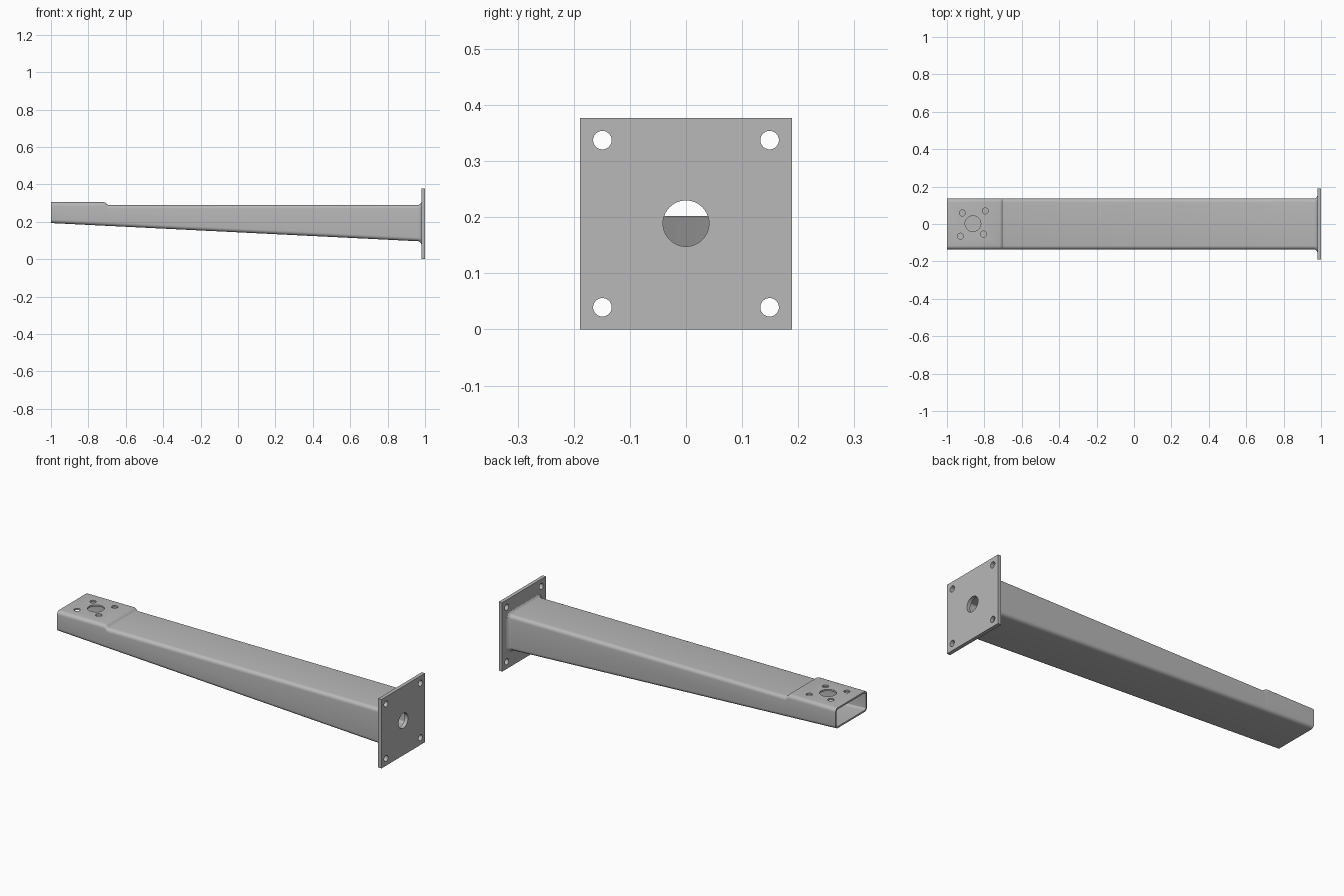
import bpy, bmesh, math
from mathutils import Matrix

if "Cube" in bpy.data.objects:
    bpy.data.objects.remove(bpy.data.objects["Cube"], do_unlink=True)

steel = bpy.data.materials.new("grey_steel")
steel.use_nodes = True
colour = (0.48, 0.48, 0.48, 1)
steel.diffuse_color = colour
steel.node_tree.nodes["Principled BSDF"].inputs["Base Color"].default_value = colour

HALF_W, WALL, RADIUS = 0.136, 0.009, 0.02
PLATE_X = 0.98


def make_object(name, bm):
    bmesh.ops.recalc_face_normals(bm, faces=bm.faces)
    mesh = bpy.data.meshes.new(name)
    bm.to_mesh(mesh)
    bm.free()
    obj = bpy.data.objects.new(name, mesh)
    bpy.context.collection.objects.link(obj)
    mesh.materials.append(steel)
    return obj


def activate(obj):
    bpy.ops.object.select_all(action='DESELECT')
    obj.select_set(True)
    bpy.context.view_layer.objects.active = obj


def floor_z(x):
    # The underside slopes down toward the mounting plate
    return 0.193 - 0.0495 * (x + 1)


def ring(bm, x, top, grow, radius):
    # Rounded rectangle across the arm
    w, hi, lo = HALF_W + grow, top + grow, floor_z(x) - grow
    corners = [(w, hi, 0), (-w, hi, 1), (-w, lo, 2), (w, lo, 3)]
    verts = []
    for y, z, quarter in corners:
        cy = y - math.copysign(radius, y)
        cz = z - radius if quarter < 2 else z + radius
        for i in range(7):
            a = (quarter + i / 6) * math.pi / 2
            verts.append(bm.verts.new((x, cy + radius * math.cos(a), cz + radius * math.sin(a))))
    return verts


def bridge(bm, a, b):
    n = len(a)
    for i in range(n):
        bm.faces.new((a[i], a[(i + 1) % n], b[(i + 1) % n], b[i]))


def drill(obj, holes, axis):
    # Cut round holes: each is (centre, radius, depth)
    bm = bmesh.new()
    turn = Matrix.Rotation(math.pi / 2, 4, 'Y') if axis == 'X' else Matrix.Identity(4)
    for centre, radius, depth in holes:
        bmesh.ops.create_cone(bm, cap_ends=True, segments=40, radius1=radius, radius2=radius,
                              depth=depth, matrix=Matrix.Translation(centre) @ turn)
    cutter = make_object("hole_cutter", bm)
    cutter.hide_render = True
    mod = obj.modifiers.new("holes", 'BOOLEAN')
    mod.operation, mod.solver, mod.object = 'DIFFERENCE', 'EXACT', cutter
    activate(obj)
    bpy.ops.object.modifier_apply(modifier=mod.name)
    bpy.data.objects.remove(cutter, do_unlink=True)


# Hollow tapered arm with a raised pad at its open end
stations = [(-1, 0.305), (-0.717, 0.305), (-0.709, 0.302), (-0.7, 0.292), (-0.693, 0.29), (PLATE_X, 0.29)]
bm = bmesh.new()
outer = [ring(bm, x, top, 0, RADIUS) for x, top in stations]
inner = [ring(bm, x, top, -WALL, RADIUS - WALL) for x, top in stations]
for rings in (outer, inner):
    for a, b in zip(rings, rings[1:]):
        bridge(bm, a, b)
bridge(bm, outer[0], inner[0])
bridge(bm, outer[-1], inner[-1])
arm = make_object("tapered_arm", bm)
pad_holes = [((-0.861, 0.002, 0.3), 0.042, 0.06)]
pad_holes += [((x, y, 0.3), 0.016, 0.06) for x, y in
              ((-0.918, 0.059), (-0.795, 0.07), (-0.928, -0.065), (-0.805, -0.054))]
drill(arm, pad_holes, 'Z')

# Weld bead where the arm meets the plate
bm = bmesh.new()
bead = [ring(bm, PLATE_X - 0.016 + 0.016 * t, 0.29, 0.014 * t * t, RADIUS + 0.014 * t * t)
        for t in (0, 0.35, 0.7, 1)]
for a, b in zip(bead, bead[1:]):
    bridge(bm, a, b)
weld = make_object("weld_bead", bm)

# Square mounting plate with four bolt holes and a cable hole
bm = bmesh.new()
bmesh.ops.create_cube(bm, size=1, matrix=Matrix.Translation((0.99, 0, 0.1885))
                      @ Matrix.Diagonal((0.02, 0.377, 0.377, 1)))
plate = make_object("mounting_plate", bm)
plate_holes = [((0.99, 0, 0.189), 0.041, 0.1)]
plate_holes += [((0.99, sy * 0.149, 0.1885 + sz * 0.149), 0.0165, 0.1)
                for sy in (-1, 1) for sz in (-1, 1)]
drill(plate, plate_holes, 'X')

for obj in (arm, weld, plate):
    activate(obj)
    bpy.ops.object.shade_smooth_by_angle(angle=math.radians(30))
